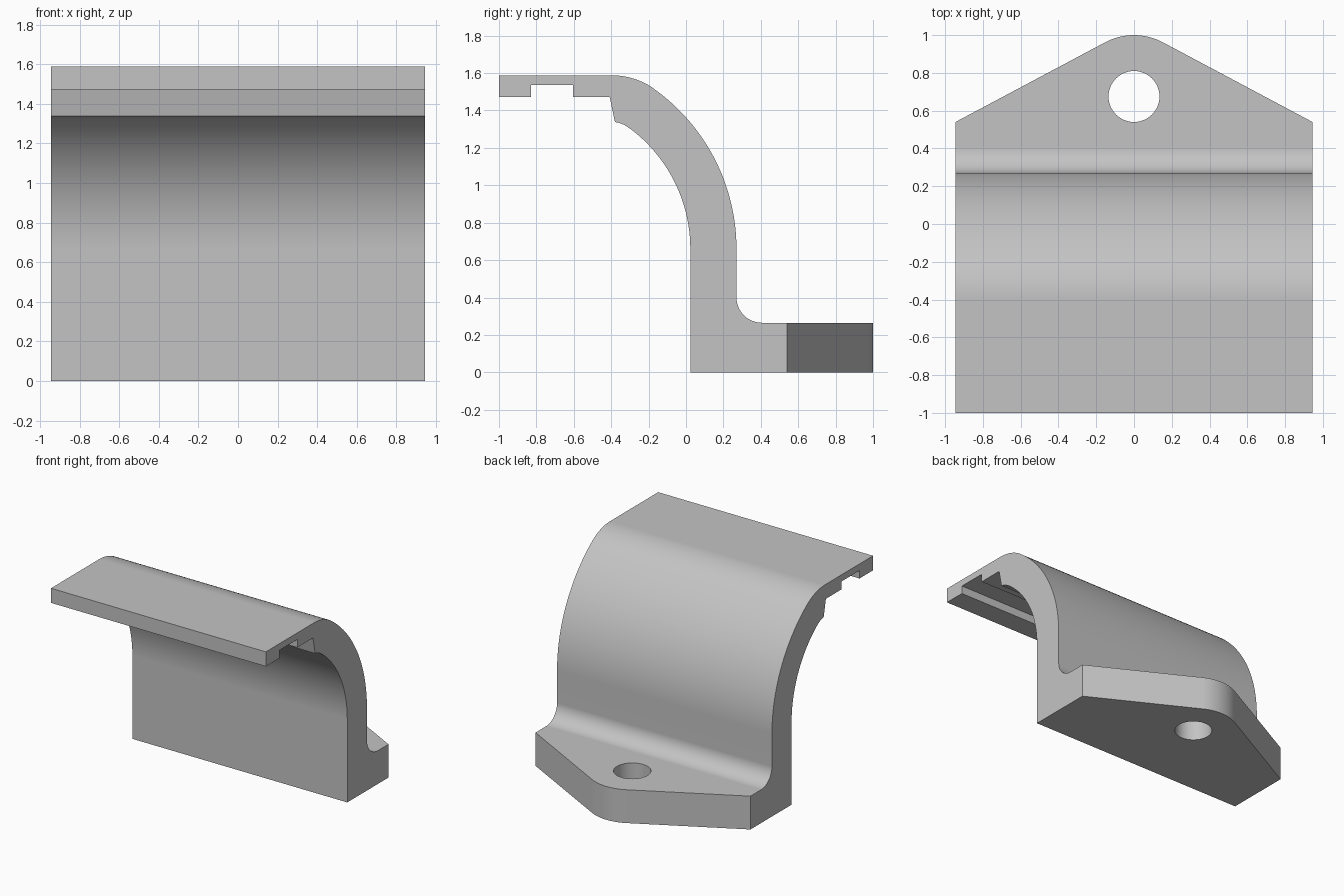
import bpy, bmesh, math
from mathutils import Matrix, Vector

cube = bpy.data.objects.get("Cube")
if cube:
    bpy.data.objects.remove(cube, do_unlink=True)

HALF_WIDTH = 0.945


def arc(cx, cy, r, start, end, steps):
    """Points along a circular arc, angles in degrees."""
    angles = [math.radians(start + (end - start) * i / steps) for i in range(steps + 1)]
    return [(cx + r * math.cos(a), cy + r * math.sin(a)) for a in angles]


def prism(name, outline, to_3d, sweep):
    """Extrude a closed 2D outline into a solid."""
    bm = bmesh.new()
    face = bm.faces.new([bm.verts.new(to_3d(u, v)) for u, v in outline])
    swept = bmesh.ops.extrude_face_region(bm, geom=[face])["geom"]
    bmesh.ops.translate(bm, vec=sweep, verts=[g for g in swept if isinstance(g, bmesh.types.BMVert)])
    bmesh.ops.recalc_face_normals(bm, faces=bm.faces)
    mesh = bpy.data.meshes.new(name)
    bm.to_mesh(mesh)
    bm.free()
    obj = bpy.data.objects.new(name, mesh)
    bpy.context.collection.objects.link(obj)
    return obj


def cut(target, cutter, operation):
    """Apply a boolean and discard the cutter."""
    cutter.hide_render = True
    mod = target.modifiers.new(cutter.name, "BOOLEAN")
    mod.object, mod.operation, mod.solver = cutter, operation, "EXACT"
    bpy.context.view_layer.objects.active = target
    bpy.ops.object.modifier_apply(modifier=mod.name)
    bpy.data.objects.remove(cutter, do_unlink=True)


# Side profile: foot, upright, curved shoulder and grooved top lip
bend = (-0.78, 0.66)
crown = (-0.398, 1.191)
join = math.degrees(math.atan2(crown[1] - bend[1], crown[0] - bend[0]))
profile = [(0.023, 0), (1.1, 0), (1.1, 0.265)]
profile += arc(0.405, 0.4, 0.135, 270, 180, 12)
profile += arc(*bend, 1.05, 0, join, 32)
profile += arc(*crown, 0.397, join, 90, 12)[1:]
profile += [(-1, 1.588), (-1, 1.472), (-0.83, 1.472), (-0.83, 1.535),
            (-0.605, 1.535), (-0.605, 1.472), (-0.408, 1.472)]
profile += arc(*crown, 0.148, 83, join, 8)
profile += arc(*bend, 0.803, join, 0, 32)[1:]
bracket = prism("bracket", profile, lambda y, z: (-HALF_WIDTH, y, z), Vector((2 * HALF_WIDTH, 0, 0)))

# Tapered foot with a rounded tip, trimmed in plan
tip_y, tip_r = 0.675, 0.325
dx, dy = HALF_WIDTH, 0.54 - tip_y
tangent = math.degrees(math.atan2(dy, dx) + math.acos(tip_r / math.hypot(dx, dy)))
slope = -1 / math.tan(math.radians(tangent))
side_y = 0.54 + slope * (1.2 - HALF_WIDTH)
plan = [(-1.2, -1.2), (1.2, -1.2), (1.2, side_y)]
plan += arc(0, tip_y, tip_r, tangent, 180 - tangent, 16) + [(-1.2, side_y)]
trim = prism("plan_trim", plan, lambda x, y: (x, y, -0.5), Vector((0, 0, 3)))
cut(bracket, trim, "INTERSECT")

# Bolt hole through the foot
hole = prism("hole_cutter", arc(0, tip_y, 0.135, 0, 360, 48)[:-1],
             lambda x, y: (x, y, -0.2), Vector((0, 0, 0.8)))
cut(bracket, hole, "DIFFERENCE")

# Plain grey finish
grey = bpy.data.materials.new("plain_grey")
grey.use_nodes = True
colour = (0.55, 0.55, 0.55, 1)
grey.diffuse_color = colour
grey.node_tree.nodes["Principled BSDF"].inputs["Base Color"].default_value = colour
bracket.data.materials.clear()
bracket.data.materials.append(grey)
for poly in bracket.data.polygons:
    poly.material_index = 0

# Smooth curves, crisp edges, clean flats
bpy.ops.object.select_all(action="DESELECT")
bracket.select_set(True)
bpy.context.view_layer.objects.active = bracket
bpy.ops.object.shade_smooth_by_angle(angle=math.radians(25))
weighted = bracket.modifiers.new("clean_normals", "WEIGHTED_NORMAL")
weighted.keep_sharp = True
